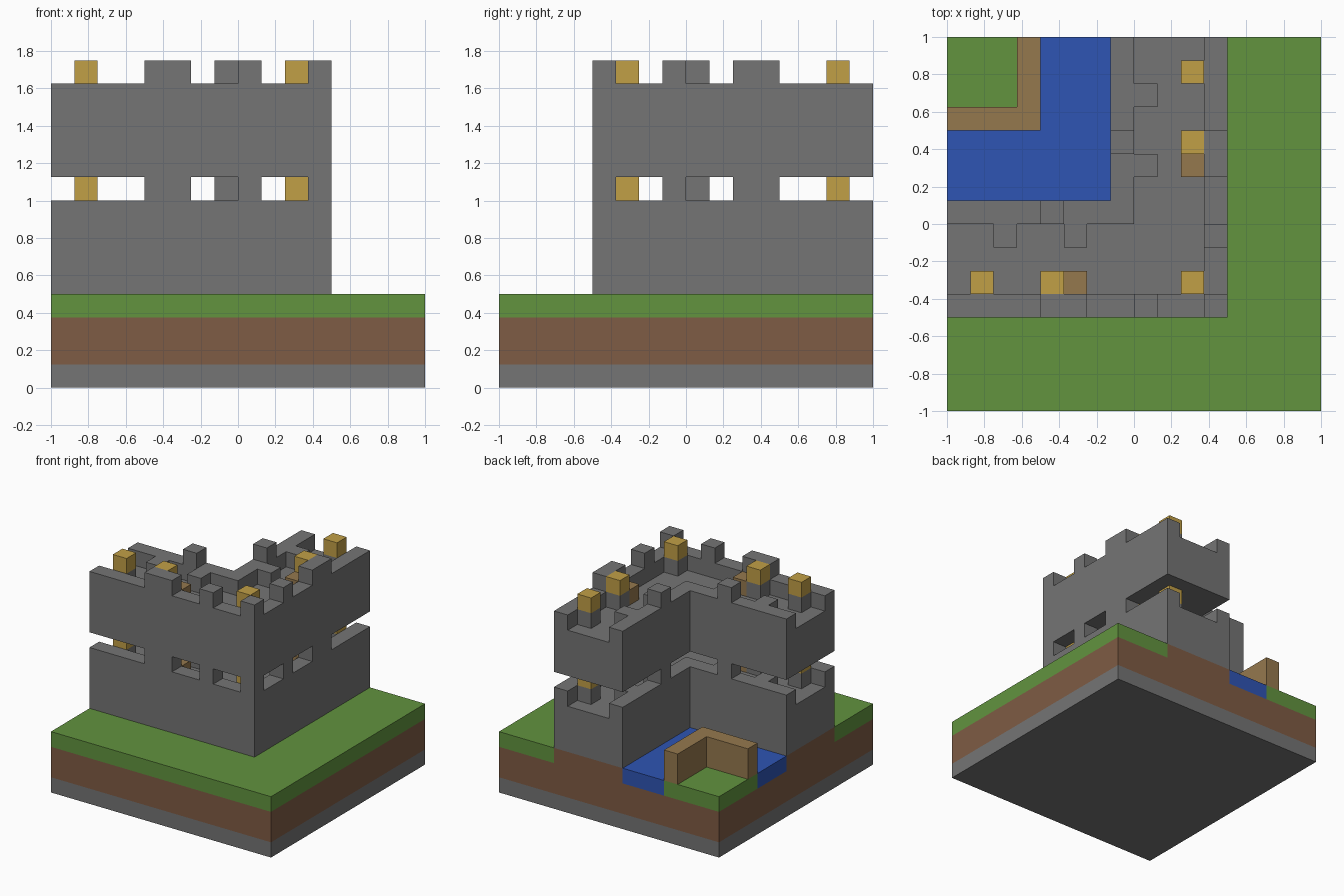
import bpy
import bmesh

U = 0.125   # one block
EDGE = 8    # half the plot, in blocks

if "Cube" in bpy.data.objects:
    bpy.data.objects.remove(bpy.data.objects["Cube"], do_unlink=True)


def make_material(name, rgb):
    mat = bpy.data.materials.new(name)
    mat.use_nodes = True
    color = (*[(c / 255) ** 2.2 for c in rgb], 1)
    mat.diffuse_color = color
    mat.node_tree.nodes["Principled BSDF"].inputs["Base Color"].default_value = color
    return mat


STONE = make_material("stone", (116, 116, 116))
DIRT = make_material("dirt", (126, 92, 70))
GRASS = make_material("grass", (98, 146, 65))
WATER = make_material("water", (50, 85, 178))
WOOD = make_material("wood", (148, 120, 79))
LAMP = make_material("lamp_gold", (192, 158, 72))


def prism(name, outlines, z0, z1, mat):
    """Extrude flat outlines, given in blocks, from z0 up to z1."""
    bm = bmesh.new()
    for outline in outlines:
        face = bm.faces.new([bm.verts.new((x * U, y * U, z0 * U)) for x, y in outline])
        top = bmesh.ops.extrude_face_region(bm, geom=[face])["geom"]
        verts = [v for v in top if isinstance(v, bmesh.types.BMVert)]
        bmesh.ops.translate(bm, verts=verts, vec=(0, 0, (z1 - z0) * U))
    bmesh.ops.recalc_face_normals(bm, faces=bm.faces)
    mesh = bpy.data.meshes.new(name)
    bm.to_mesh(mesh)
    bm.free()
    mesh.materials.append(mat)
    obj = bpy.data.objects.new(name, mesh)
    bpy.context.collection.objects.link(obj)
    return obj


def rect(x0, x1, y0, y1):
    return [(x0, y0), (x1, y0), (x1, y1), (x0, y1)]


def band(outer, inner):
    """L-shaped strip wrapped around the back right corner of the plot."""
    return [(-EDGE, -outer), (outer, -outer), (outer, EDGE),
            (inner, EDGE), (inner, -inner), (-EDGE, -inner)]


def both_arms(*rects):
    """Each rectangle plus its reflection across the plot's diagonal."""
    out = []
    for x0, x1, y0, y1 in rects:
        out += [rect(x0, x1, y0, y1), rect(-y1, -y0, -x1, -x0)]
    return out


# Layered ground
plot = rect(-EDGE, EDGE, -EDGE, EDGE)
prism("bedrock", [plot], 0, 1, STONE)
prism("soil", [plot], 1, 3, DIRT)
prism("foundation_soil", [band(4, -1)], 3, 4, DIRT)
prism("lawn", [band(8, 4)], 3, 4, GRASS)
prism("moat", [band(-1, -4)], 3, 4, WATER)
prism("garden", [rect(-EDGE, -4, 4, EDGE)], 3, 4, GRASS)
prism("garden_fence", [band(-4, -5)], 4, 6, WOOD)

# Two equal castle storeys
lamp_spots = [(-7, -6, -3, -2), (-4, -3, -3, -2)]
corner_lamp = rect(2, 3, -3, -2)
for level, z in (("lower", 4), ("upper", 9)):
    floor, rim, top = z + 3, z + 4, z + 5
    prism(level + "_storey", [band(4, -1)], z, floor, STONE)
    prism(level + "_parapets", [band(4, 3), band(0, -1)], floor, rim, STONE)
    prism(level + "_buttresses",
          both_arms((-6, -5, -1, 0), (-3, -2, -1, 0)), floor, rim, STONE)
    prism(level + "_merlons",
          both_arms((-4, -2, -4, -3), (0, 1, -4, -3), (-4, -3, 0, 1))
          + [rect(3, 4, -4, -3)], rim, top, STONE)
    lamps = both_arms(*lamp_spots) + [corner_lamp]
    prism(level + "_lamp_posts", lamps, floor, rim, STONE)
    prism(level + "_lamps", lamps, rim, top, LAMP)
    prism(level + "_crates", both_arms((-3, -2, -3, -2)), floor, rim, WOOD)
